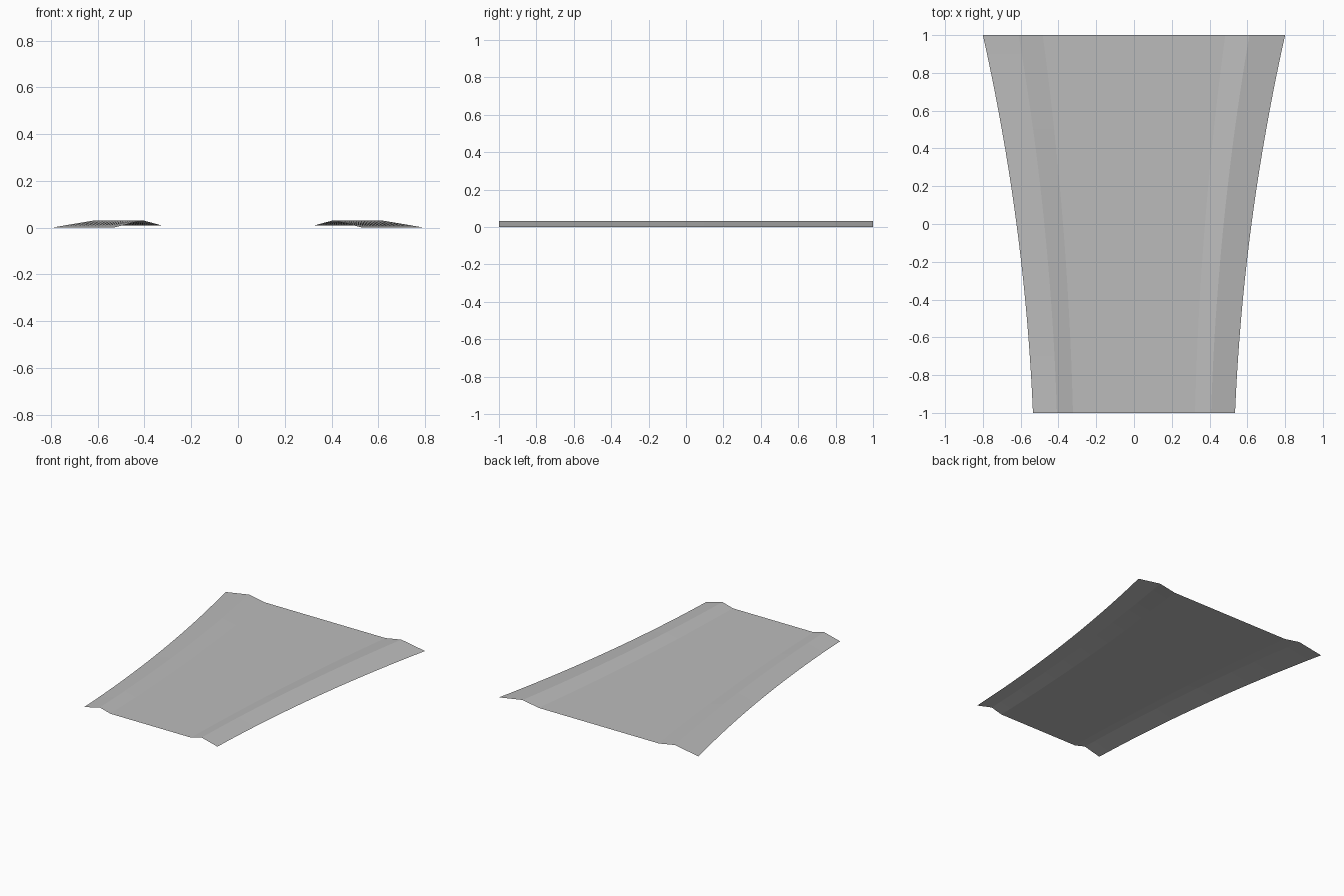
import bpy, bmesh

if "Cube" in bpy.data.objects:
    bpy.data.objects.remove(bpy.data.objects["Cube"])

grey = bpy.data.materials.new("light grey")
grey.diffuse_color = (0.5, 0.5, 0.5, 1)
grey.use_nodes = True
grey.node_tree.nodes["Principled BSDF"].inputs["Base Color"].default_value = grey.diffuse_color

# Cross-section: fraction of the half width, height
SECTION = [(-1, 0), (-0.763, 0.032), (-0.604, 0.009),
           (0.604, 0.009), (0.763, 0.032), (1, 0)]
ROWS = 20


def half_width(y):
    """Flared side edge, narrow in front and wide at the back."""
    return 0.622 + 0.1325 * y + 0.0455 * y * y


# Thin flared panel with a raised ridge along each side
bm = bmesh.new()
rows = []
for i in range(ROWS + 1):
    y = -1 + 2 * i / ROWS
    rows.append([bm.verts.new((f * half_width(y), y, z)) for f, z in SECTION])
for a, b in zip(rows, rows[1:]):
    for j in range(len(SECTION) - 1):
        bm.faces.new((a[j], a[j + 1], b[j + 1], b[j]))

mesh = bpy.data.meshes.new("flared_panel")
bm.to_mesh(mesh)
bm.free()
mesh.materials.append(grey)
panel = bpy.data.objects.new("flared_panel", mesh)
bpy.context.collection.objects.link(panel)
